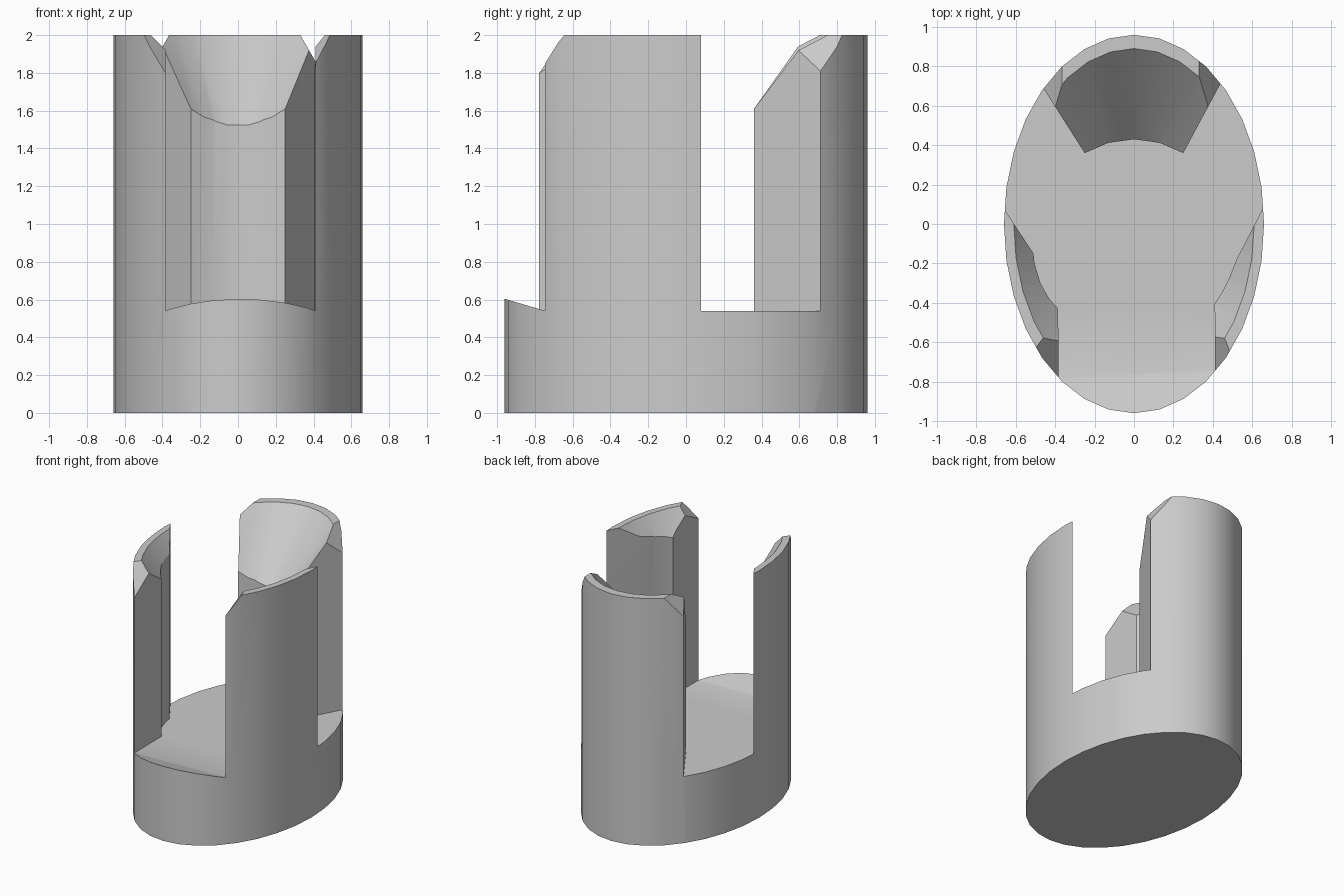
import bpy
import bmesh
import math
from mathutils import Vector

if "Cube" in bpy.data.objects:
    bpy.data.objects.remove(bpy.data.objects["Cube"], do_unlink=True)

RX, RY, HEIGHT, FLOOR, SIDES = 0.66, 0.96, 2.0, 0.54, 32


def finish(bm, name):
    bmesh.ops.recalc_face_normals(bm, faces=bm.faces[:])
    mesh = bpy.data.meshes.new(name)
    bm.to_mesh(mesh)
    bm.free()
    obj = bpy.data.objects.new(name, mesh)
    bpy.context.collection.objects.link(obj)
    return obj


def prism(outline, z0, z1):
    """Upright prism over a plan outline, as bmesh."""
    bm = bmesh.new()
    low = [bm.verts.new((x, y, z0)) for x, y in outline]
    high = [bm.verts.new((x, y, z1)) for x, y in outline]
    bm.faces.new(low)
    bm.faces.new(high)
    n = len(outline)
    for i in range(n):
        j = (i + 1) % n
        bm.faces.new((low[i], low[j], high[j], high[i]))
    return bm


def ellipse(rx, ry):
    steps = [math.tau * i / SIDES for i in range(SIDES)]
    return [(rx * math.cos(a), ry * math.sin(a)) for a in steps]


def cut(target, cutter):
    """Subtract a cutter from the target and discard it."""
    cutter.hide_render = True
    mod = target.modifiers.new("cut", 'BOOLEAN')
    mod.operation = 'DIFFERENCE'
    mod.solver = 'EXACT'
    mod.object = cutter
    bpy.context.view_layer.objects.active = target
    bpy.ops.object.modifier_apply(modifier=mod.name)
    bpy.data.objects.remove(cutter, do_unlink=True)


def slice_off(target, point, normal, size):
    """Remove what lies beyond a plane, within a cube of the given size."""
    normal = Vector(normal).normalized()
    bm = bmesh.new()
    bmesh.ops.create_cube(bm, size=size)
    turn = normal.to_track_quat('Z', 'Y')
    for v in bm.verts:
        v.co = turn @ v.co + Vector(point) + normal * size / 2
    cut(target, finish(bm, "slice_cutter"))


# Solid oval column
column = finish(prism(ellipse(RX, RY), 0, HEIGHT), "pronged_holder")

# Sloping underside at the back
slice_off(column, (0, 0.68, 0), (0, 1.12, -0.275), 3)

# Hollow with a front opening and two side slots, leaving three prongs
hollow = [
    (-0.38, -1.2), (0.41, -1.2),
    (0.41, -0.45), (0.405, -0.41), (0.445, -0.35), (0.485, -0.27), (0.52, -0.18),
    (0.95, 0.65), (1.2, 1.05), (0.62, 1.05),
    (0.25, 0.36), (0.13, 0.412), (0, 0.43), (-0.13, 0.412), (-0.25, 0.36),
    (-0.69, 1.05), (-1.2, 1.05), (-0.95, 0.52),
    (-0.51, -0.15), (-0.505, -0.2), (-0.475, -0.3), (-0.43, -0.38), (-0.385, -0.43),
]
bm = prism(hollow, FLOOR, HEIGHT + 0.2)
bmesh.ops.bisect_plane(bm, geom=bm.verts[:] + bm.edges[:] + bm.faces[:],
                       plane_co=(0, -0.76, 0), plane_no=(0.038, -1, 0))
# Raised lip at the front of the floor
for v in bm.verts:
    if v.co.y < -1 and v.co.z < 1:
        v.co.z += 0.135
cut(column, finish(bm, "hollow_cutter"))

# Funnel-shaped bevel inside the prong tops
bm = bmesh.new()
apex = bm.verts.new((0, 0, 1.08))
rim = [bm.verts.new((x, y, 2.1)) for x, y in ellipse(0.61 * 1.109, 0.89 * 1.109)]
bm.faces.new(rim)
for i in range(SIDES):
    bm.faces.new((apex, rim[i], rim[(i + 1) % SIDES]))
cut(column, finish(bm, "funnel_cutter"))

# Chamfers on the top corners of the prongs
slice_off(column, (-0.44, -0.69, 1.907), (0.89, -0.667, 1), 0.5)
slice_off(column, (0.445, -0.66, 1.939), (-1.3, -0.516, 1), 0.5)
for side in (-1, 1):
    slice_off(column, (side * 0.62, -0.015, 1.845), (0, 1.63, 1), 0.4)
slice_off(column, (0.385, 0.7, 1.904), (1.75, 0, 1), 0.4)
slice_off(column, (-0.41, 0.7, 1.921), (-1.75, 0, 1), 0.4)

# Material and shading
grey = bpy.data.materials.new("light_grey")
grey.use_nodes = True
colour = (0.6, 0.6, 0.6, 1)
grey.diffuse_color = colour
grey.node_tree.nodes["Principled BSDF"].inputs["Base Color"].default_value = colour
column.data.materials.clear()
column.data.materials.append(grey)
for poly in column.data.polygons:
    poly.material_index = 0

bpy.ops.object.select_all(action='DESELECT')
column.select_set(True)
bpy.context.view_layer.objects.active = column
bpy.ops.object.shade_smooth_by_angle(angle=math.radians(30))
